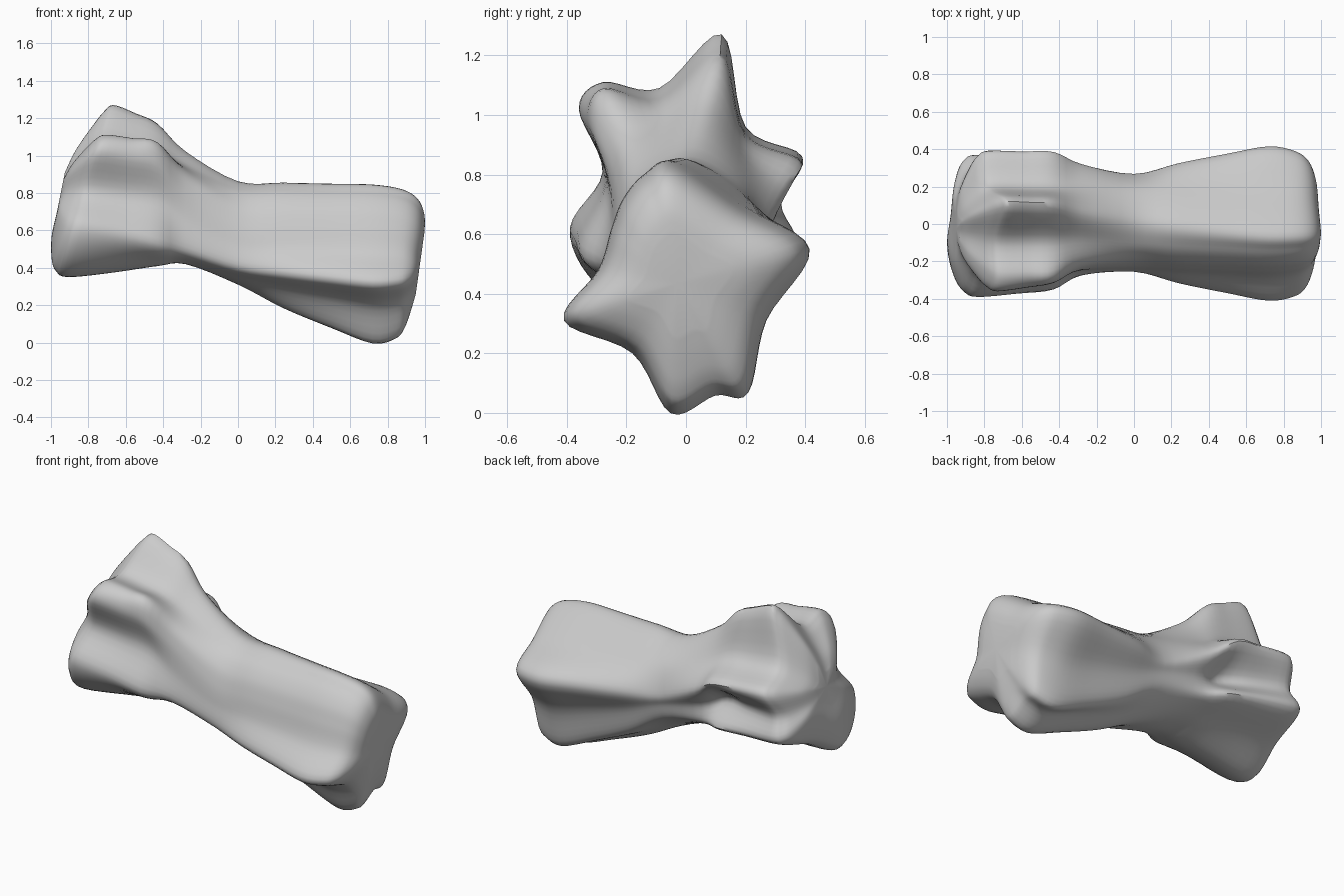
import bpy
import bmesh
import math
from mathutils import Vector

default_cube = bpy.data.objects.get("Cube")
if default_cube:
    bpy.data.objects.remove(default_cube, do_unlink=True)

# Ridges and valleys around the bone, each as (y, z) at:
# upper head, base of the head, neck, middle of shaft, lower head
ridge_lines = {
    "crest":             [(.12, 1.27), (.11, 1.17), (.07, 1.02), (.03, .86), (-.04, .84)],
    "crest_front_slope": [(-.09, 1.09), (-.09, 1.03), (-.08, .95), (-.1, .82), (-.14, .8)],
    "front_lobe_top":    [(-.28, 1.11), (-.27, 1.07), (-.2, .91), (-.18, .74), (-.21, .72)],
    "front_lobe_side":   [(-.36, 1.02), (-.315, .96), (-.24, .82), (-.22, .64), (-.25, .62)],
    "front_hollow":      [(-.28, .81), (-.265, .76), (-.25, .66), (-.24, .53), (-.295, .48)],
    "front_ridge":       [(-.39, .62), (-.35, .53), (-.27, .49), (-.25, .4), (-.41, .31)],
    "front_underside":   [(-.31, .44), (-.2, .43), (-.15, .43), (-.15, .35), (-.18, .2)],
    "keel":              [(-.13, .35), (-.06, .41), (0, .42), (0, .31), (-.05, 0)],
    "keel_back_slope":   [(.1, .46), (.12, .45), (.13, .44), (.12, .35), (.1, .06)],
    "back_lower_lobe":   [(.36, .56), (.31, .52), (.24, .49), (.22, .43), (.21, .07)],
    "back_hollow":       [(.32, .7), (.2, .66), (.25, .6), (.25, .52), (.27, .31)],
    "back_ridge":        [(.39, .86), (.385, .82), (.32, .72), (.265, .6), (.415, .55)],
    "back_upper_slope":  [(.2, .96), (.2, .92), (.2, .85), (.19, .76), (.19, .69)],
}

# Rings along the bone: x, profile position, scale, lean of the ring
stations = [
    (-.95, 0, .25, .2),
    (-.935, 0, .5, .28),
    (-.89, 0, .78, .31),
    (-.85, 0, .93, .3),
    (-.79, 0, 1, .26),
    (-.6, .45, 1, .12),
    (-.43, 1, 1, 0),
    (-.28, 2, 1, 0),
    (0, 3, 1, 0),
    (.24, 3.4, 1, 0),
    (.5, 3.74, 1, 0),
    (.72, 4, 1, 0),
    (.86, 4, .94, .04),
    (.925, 4, .82, .1),
    (.96, 4, .62, .14),
    (.975, 4, .4, .14),
]
AROUND, ALONG = 6, 4


def spline(a, b, c, d, t):
    """Smooth curve from b to c."""
    return b + (c - a) * (t / 2) + (a * 2 - b * 5 + c * 4 - d) * (t * t / 2) \
        + (b * 3 - a - c * 3 + d) * (t ** 3 / 2)


def control_ring(x, position, scale, lean):
    low = min(int(position), 3)
    mix = position - low
    points = []
    for line in ridge_lines.values():
        points.append(Vector(line[low]).lerp(Vector(line[low + 1]), mix))
    centre = sum(points, Vector((0, 0))) / len(points)
    ring = []
    for point in points:
        y, z = centre + (point - centre) * scale
        ring.append(Vector((x + lean * (z - centre.y), y, z)))
    return ring


def refine_ring(ring):
    n = len(ring)
    return [spline(*(ring[(i + k) % n] for k in (-1, 0, 1, 2)), s / AROUND)
            for i in range(n) for s in range(AROUND)]


def refine_length(rings):
    last = len(rings) - 1
    result = []
    for i in range(last):
        four = [rings[max(0, min(last, i + k))] for k in (-1, 0, 1, 2)]
        for s in range(ALONG):
            result.append([spline(*column, s / ALONG) for column in zip(*four)])
    return result + [rings[last]]


# Skin the rings and close both ends
rings = refine_length([refine_ring(control_ring(*s)) for s in stations])
bm = bmesh.new()
loops = [[bm.verts.new(p) for p in ring] for ring in rings]
count = len(loops[0])
for first, second in zip(loops, loops[1:]):
    for i in range(count):
        j = (i + 1) % count
        bm.faces.new((first[i], first[j], second[j], second[i]))
for loop in (loops[0], loops[-1]):
    middle = sum((v.co for v in loop), Vector()) / count
    hub = bm.verts.new(middle)
    for i in range(count):
        bm.faces.new((loop[i], loop[(i + 1) % count], hub))
bmesh.ops.recalc_face_normals(bm, faces=bm.faces)

mesh = bpy.data.meshes.new("bone")
bm.to_mesh(mesh)
bm.free()
bone = bpy.data.objects.new("bone", mesh)
bpy.context.collection.objects.link(bone)

# Plain grey surface
grey = bpy.data.materials.new("light_grey")
grey.use_nodes = True
colour = (.6, .6, .6, 1)
grey.diffuse_color = colour
shader = next(n for n in grey.node_tree.nodes if n.type == "BSDF_PRINCIPLED")
shader.inputs["Base Color"].default_value = colour
mesh.materials.append(grey)

# Smooth shading
bpy.ops.object.select_all(action="DESELECT")
bone.select_set(True)
bpy.context.view_layer.objects.active = bone
bpy.ops.object.shade_smooth_by_angle(angle=math.radians(50))
